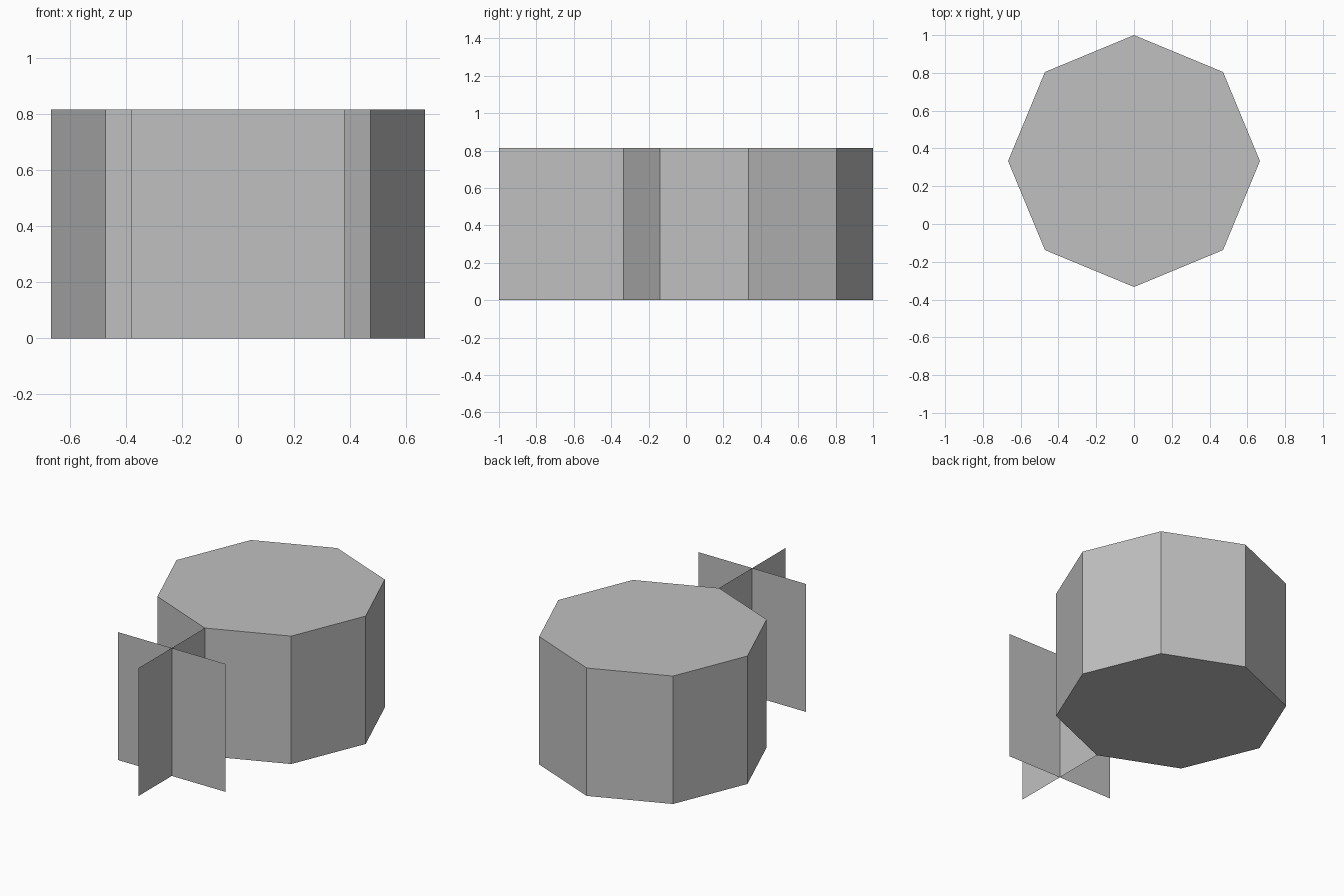
import bpy, bmesh
from math import pi
from mathutils import Matrix, Vector

cube = bpy.data.objects.get("Cube")
if cube:
    bpy.data.objects.remove(cube, do_unlink=True)

HEIGHT = 0.815
RADIUS = 2 / 3
CROSS_Y = -2 / 3

# One plain grey throughout
grey = bpy.data.materials.new("plain_grey")
grey.use_nodes = True
colour = (0.53, 0.53, 0.53, 1)
grey.diffuse_color = colour
grey.node_tree.nodes["Principled BSDF"].inputs["Base Color"].default_value = colour


def add_object(name, bm, location):
    mesh = bpy.data.meshes.new(name)
    bm.to_mesh(mesh)
    bm.free()
    mesh.materials.append(grey)
    obj = bpy.data.objects.new(name, mesh)
    obj.location = location
    bpy.context.collection.objects.link(obj)
    return obj


def add_sheet(name, half_width, angle):
    """Upright sheet of zero thickness, turned about the vertical axis."""
    bm = bmesh.new()
    turn = Matrix.Rotation(angle, 3, "Z")
    corners = [(-half_width, 0), (half_width, 0), (half_width, HEIGHT), (-half_width, HEIGHT)]
    bm.faces.new([bm.verts.new(turn @ Vector((x, 0, z))) for x, z in corners])
    return add_object(name, bm, (0, CROSS_Y, 0))


# Eight-sided drum with corners on the axes
bm = bmesh.new()
bmesh.ops.create_cone(bm, cap_ends=True, segments=8, radius1=RADIUS, radius2=RADIUS, depth=HEIGHT)
add_object("octagonal_drum", bm, (0, 1 / 3, HEIGHT / 2))

# Two crossed sheets in front, the lengthwise one touching the drum
add_sheet("crosswise_sheet", 0.38, 0)
add_sheet("lengthwise_sheet", 1 / 3, pi / 2)
